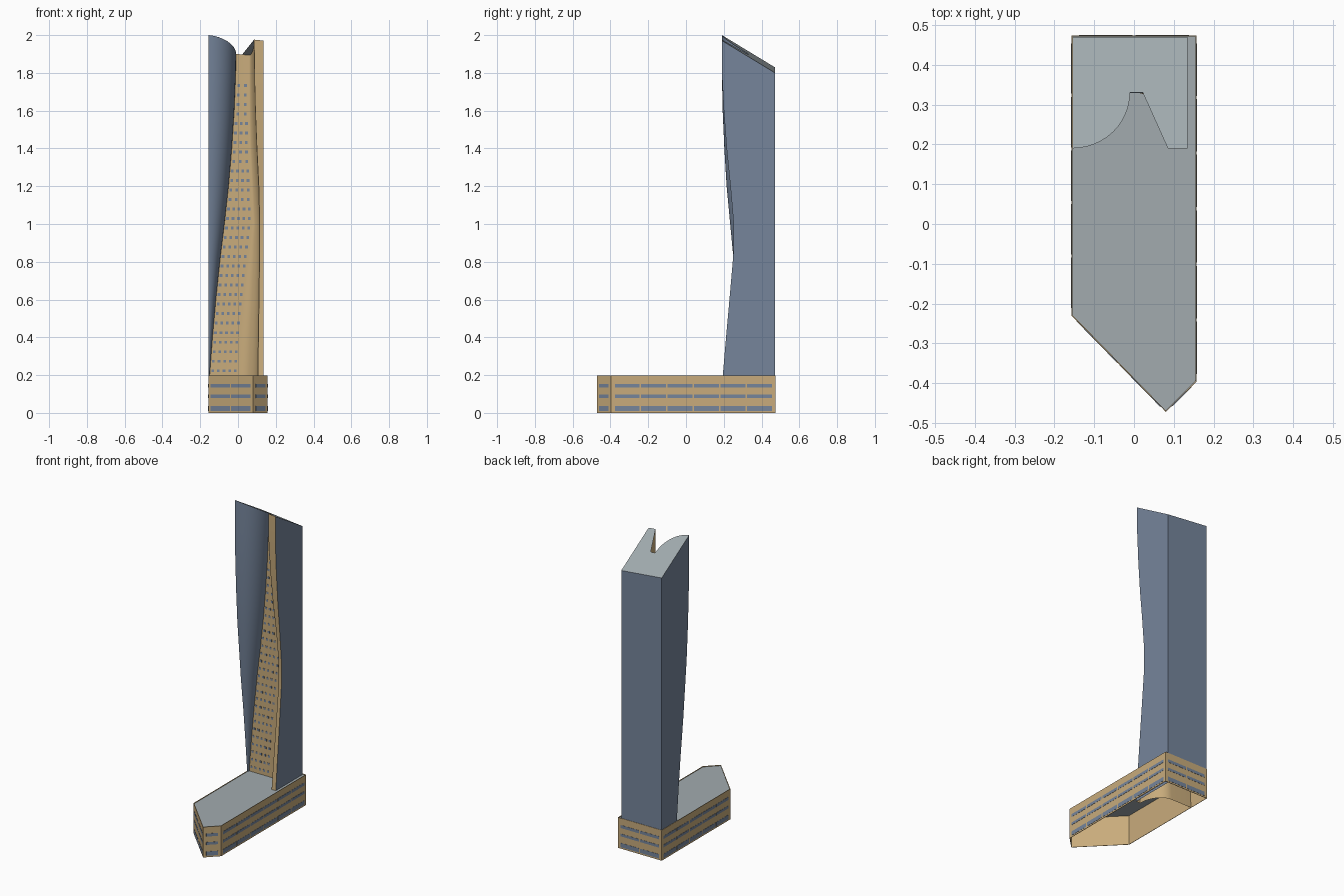
import bpy, bmesh, math
from mathutils import Vector

cube = bpy.data.objects.get("Cube")
if cube:
    bpy.data.objects.remove(cube, do_unlink=True)


def material(name, rgb):
    m = bpy.data.materials.new(name)
    m.use_nodes = True
    m.diffuse_color = (*rgb, 1)
    bsdf = next(n for n in m.node_tree.nodes if n.type == 'BSDF_PRINCIPLED')
    bsdf.inputs["Base Color"].default_value = (*rgb, 1)
    return m


stone = material("tan stone", (0.58, 0.41, 0.20))
glass = material("blue glass", (0.18, 0.235, 0.33))
roofing = material("grey roofing", (0.36, 0.41, 0.43))


def finish(bm, name, mats):
    mesh = bpy.data.meshes.new(name)
    bm.to_mesh(mesh)
    bm.free()
    for m in mats:
        mesh.materials.append(m)
    ob = bpy.data.objects.new(name, mesh)
    bpy.context.collection.objects.link(ob)
    return ob


def add_plate(bm, start, along, out, width, z0, z1, thick):
    """Thin box lying on a vertical wall."""
    low = [start - out * thick, start - out * thick + along * width,
           start + out * thick + along * width, start + out * thick]
    bottom = [bm.verts.new((p.x, p.y, z0)) for p in low]
    top = [bm.verts.new((p.x, p.y, z1)) for p in low]
    bm.faces.new(bottom)
    bm.faces.new(top)
    for i in range(4):
        j = (i + 1) % 4
        bm.faces.new((bottom[i], bottom[j], top[j], top[i]))


# Podium walls, open below, with a thin parapet
outline = [Vector(p) for p in ((-.157, .473), (-.157, -.23), (.08, -.472),
                               (.157, -.396), (.157, .473))]
PODIUM_TOP, PODIUM_ROOF = .197, .193
bm = bmesh.new()
low = [bm.verts.new((p.x, p.y, 0)) for p in outline]
high = [bm.verts.new((p.x, p.y, PODIUM_TOP)) for p in outline]
n = len(outline)
for i in range(n):
    j = (i + 1) % n
    bm.faces.new((low[i], low[j], high[j], high[i]))
walls = finish(bm, "podium_walls", [stone])
shell = walls.modifiers.new("Thickness", 'SOLIDIFY')
shell.thickness = .003
shell.offset = -1

# Podium roof
bm = bmesh.new()
bm.faces.new([bm.verts.new((p.x * .985, p.y * .995, PODIUM_ROOF)) for p in outline])
finish(bm, "podium_roof", [roofing])

# Podium window bands, one row of panes per storey
bm = bmesh.new()
for i in range(n):
    p, q = outline[i], outline[(i + 1) % n]
    along = (q - p).normalized()
    out = Vector((along.y, -along.x))
    length = (q - p).length - .03
    count = max(1, round(length / .14))
    pitch = length / count
    for k in range(count):
        start = p + along * (.015 + pitch * k + .004)
        for z0, z1 in ((.01, .037), (.08, .097), (.134, .153)):
            add_plate(bm, start, along, out, pitch - .008, z0, z1, .0012)
bmesh.ops.recalc_face_normals(bm, faces=bm.faces)
finish(bm, "podium_windows", [glass])

# Tower profile by height: recess left edge, left wing front,
# recess right edge, right wing inner edge, right wing front
LEFT, RIGHT, BACK, RECESS = -.155, .135, .47, .33
profile = [
    (0, -.155, .33, -.01, .105, .18),
    (.2, -.15, .315, 0, .105, .195),
    (.4, -.135, .297, .01, .108, .212),
    (.6, -.117, .277, .03, .111, .23),
    (.83, -.093, .25, .055, .114, .25),
    (1, -.072, .234, .075, .115, .252),
    (1.2, -.05, .215, .068, .11, .235),
    (1.4, -.033, .203, .06, .1, .215),
    (1.6, -.02, .194, .058, .092, .2),
    (1.8, -.012, .19, .058, .087, .19),
    (2.05, -.01, .19, .06, .085, .19),
]


def section(z):
    for lo, hi in zip(profile, profile[1:]):
        if z <= hi[0]:
            t = (z - lo[0]) / (hi[0] - lo[0])
            return [u + (v - u) * t for u, v in zip(lo[1:], hi[1:])]
    return profile[-1][1:]


STEPS = 12


def left_curve(a, front):
    """Convex quarter ellipse from the outer wall to the recess."""
    angles = [math.pi / 2 * i / STEPS for i in range(STEPS + 1)]
    return [(LEFT + (a - LEFT) * math.sin(t), RECESS - (RECESS - front) * math.cos(t))
            for t in angles]


def right_curve(b, c, front):
    """Concave quarter ellipse from the recess to the right wing."""
    angles = [math.pi / 2 * i / STEPS for i in range(STEPS + 1)]
    return [(b + (c - b) * math.sin(t), front + (RECESS - front) * math.cos(t))
            for t in angles]


def roof_height(x, y):
    return 2 - .607 * (y - .19) - .1 * (x - LEFT)


# Tower body: lofted sections, stone inside the recess, glass elsewhere
bm = bmesh.new()
rings = []
for row in profile:
    z, a, left_front, b, c, right_front = row
    pts = [(LEFT, BACK)] + left_curve(a, left_front) + right_curve(b, c, right_front)
    pts += [(RIGHT, right_front), (RIGHT, BACK)]
    rings.append([bm.verts.new((x, y, z)) for x, y in pts])
count = len(rings[0])
first_stone, last_stone = STEPS + 1, 2 * STEPS + 2
for lower, upper in zip(rings, rings[1:]):
    for i in range(count):
        j = (i + 1) % count
        f = bm.faces.new((lower[i], lower[j], upper[j], upper[i]))
        f.material_index = int(first_stone <= i <= last_stone)
bmesh.ops.remove_doubles(bm, verts=bm.verts, dist=.00005)
bmesh.ops.bisect_plane(bm, geom=bm.verts[:] + bm.edges[:] + bm.faces[:],
                       plane_co=(LEFT, .19, 2), plane_no=(.1, .607, 1),
                       clear_outer=True)
tower = finish(bm, "tower_body", [glass, stone])
bpy.ops.object.select_all(action='DESELECT')
tower.select_set(True)
bpy.context.view_layer.objects.active = tower
bpy.ops.object.shade_smooth_by_angle(angle=math.radians(35))

# Sloping tower roof with a straight-sided notch
bm = bmesh.new()
pts = [(LEFT, BACK)] + left_curve(-.01, .19)
pts += [(.022, RECESS), (.085, .19), (RIGHT, .19), (RIGHT, BACK)]
bm.faces.new([bm.verts.new((x, y, roof_height(x, y))) for x, y in pts])
finish(bm, "tower_roof", [roofing])

# Small windows on the recessed face, following its tapering edges
bm = bmesh.new()
across, forward = Vector((1, 0)), Vector((0, -1))
SIZE = .014
for r in range(31):
    z = .217 + .0503 * r
    a, _, b, _, _ = section(z)
    columns = max(2, int((b - a) / .027))
    pitch = (b - a) / columns
    for k in range(columns):
        x = a + pitch * (k + .5) - SIZE / 2
        add_plate(bm, Vector((x, RECESS)), across, forward, SIZE, z, z + SIZE, .0015)
bmesh.ops.recalc_face_normals(bm, faces=bm.faces)
finish(bm, "recess_windows", [glass])
